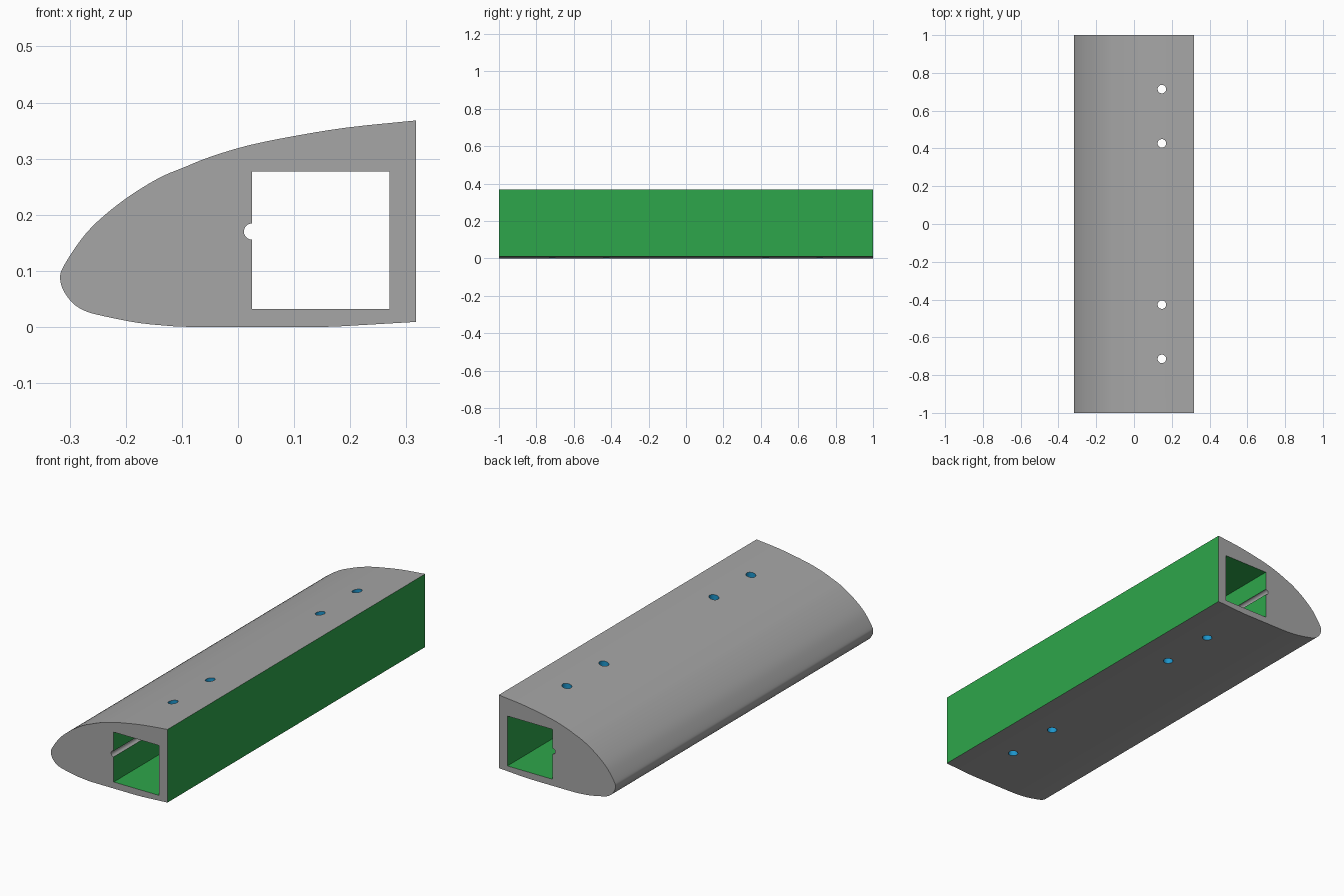
import bpy, bmesh, math
from mathutils import Vector

if "Cube" in bpy.data.objects:
    bpy.data.objects.remove(bpy.data.objects["Cube"])

HOLE_X, HOLE_R = 0.1475, 0.0225
HOLE_YS = (-0.714, -0.427, 0.427, 0.714)
BOX_X, BOX_Z = (0.025, 0.27), (0.032, 0.277)
GROOVE_Z, GROOVE_R = 0.17, 0.0145


def material(name, rgb):
    m = bpy.data.materials.new(name)
    m.diffuse_color = (*rgb, 1)
    m.use_nodes = True
    m.node_tree.nodes["Principled BSDF"].inputs["Base Color"].default_value = m.diffuse_color
    return m


def prism(name, points, origin, ax, ay, depth):
    """Closed prism from a 2D outline, swept along depth."""
    bm = bmesh.new()
    face = bm.faces.new([bm.verts.new(origin + ax * u + ay * v) for u, v in points])
    swept = bmesh.ops.extrude_face_region(bm, geom=[face])["geom"]
    bmesh.ops.translate(bm, vec=depth, verts=[g for g in swept if isinstance(g, bmesh.types.BMVert)])
    bmesh.ops.recalc_face_normals(bm, faces=bm.faces[:])
    mesh = bpy.data.meshes.new(name)
    bm.to_mesh(mesh)
    bm.free()
    ob = bpy.data.objects.new(name, mesh)
    bpy.context.collection.objects.link(ob)
    return ob


def smooth_outline(pts, steps=3):
    """Catmull-Rom curve through the control points."""
    p = [Vector(q) for q in pts]
    p = [2 * p[0] - p[1]] + p + [2 * p[-1] - p[-2]]
    out = []
    for a, b, c, d in zip(p, p[1:], p[2:], p[3:]):
        for i in range(steps):
            t = i / steps
            out.append(0.5 * (2 * b + (c - a) * t + (2 * a - 5 * b + 4 * c - d) * t * t
                              + (3 * b - a - 3 * c + d) * t ** 3))
    return out + [p[-2]]


X, Y, Z = Vector((1, 0, 0)), Vector((0, 1, 0)), Vector((0, 0, 1))

# Wing nose section: rounded leading edge, flat back
nose = smooth_outline([
    (0.317, 0.368), (0.199, 0.356), (0.11, 0.342), (0.02, 0.324), (-0.05, 0.303),
    (-0.095, 0.285), (-0.14, 0.266), (-0.194, 0.233), (-0.238, 0.199), (-0.269, 0.169),
    (-0.293, 0.137), (-0.312, 0.106), (-0.317, 0.09), (-0.313, 0.069), (-0.297, 0.045),
    (-0.274, 0.029), (-0.238, 0.019), (-0.176, 0.007), (-0.113, 0.001)])
body = prism("wing_nose", nose + [(-0.08, 0), (0.15, 0), (0.18, 0.001), (0.317, 0.009)],
             -Y, X, Z, 2 * Y)

# Square spar channel with a round wire groove in its front wall
groove = [(BOX_X[0] - GROOVE_R * math.sin(a), GROOVE_Z - GROOVE_R * math.cos(a))
          for a in (math.pi * i / 14 for i in range(15))]
channel = prism("channel_cutter",
                [(BOX_X[1], BOX_Z[1]), (BOX_X[1], BOX_Z[0]), (BOX_X[0], BOX_Z[0])]
                + groove + [(BOX_X[0], BOX_Z[1])], -1.1 * Y, X, Z, 2.2 * Y)

# Vertical bolt holes through both skins
circle = [(HOLE_R * math.cos(a), HOLE_R * math.sin(a))
          for a in (math.tau * i / 32 for i in range(32))]
cutters = [channel] + [prism("bolt_hole_cutter", circle, Vector((HOLE_X, y, -0.1)), X, Y, 0.6 * Z)
                       for y in HOLE_YS]

bpy.context.view_layer.objects.active = body
body.select_set(True)
for c in cutters:
    mod = body.modifiers.new("cut", "BOOLEAN")
    mod.operation, mod.solver, mod.object = "DIFFERENCE", "EXACT", c
    bpy.ops.object.modifier_apply(modifier=mod.name)
    bpy.data.objects.remove(c)

# Colours by face position: skin, back and channel walls, bolt holes
body.data.materials.clear()
for m in (material("grey_skin", (0.38, 0.38, 0.38)),
          material("green_wall", (0.027, 0.38, 0.07)),
          material("blue_bore", (0.012, 0.3, 0.6))):
    body.data.materials.append(m)


def colour_index(f):
    c, n = f.center, f.normal
    if abs(n.y) > 0.99 and abs(c.y) > 0.99:
        return 0
    if abs(n.z) < 0.1 and any(math.hypot(c.x - HOLE_X, c.y - y) < HOLE_R + 0.001 for y in HOLE_YS):
        return 2
    in_box = BOX_X[0] - 0.0004 < c.x < BOX_X[1] + 0.001 and BOX_Z[0] - 0.001 < c.z < BOX_Z[1] + 0.001
    return 1 if in_box or (n.x > 0.99 and c.x > 0.31) else 0


for f in body.data.polygons:
    f.material_index = colour_index(f)

bpy.ops.object.shade_smooth_by_angle(angle=math.radians(30))
